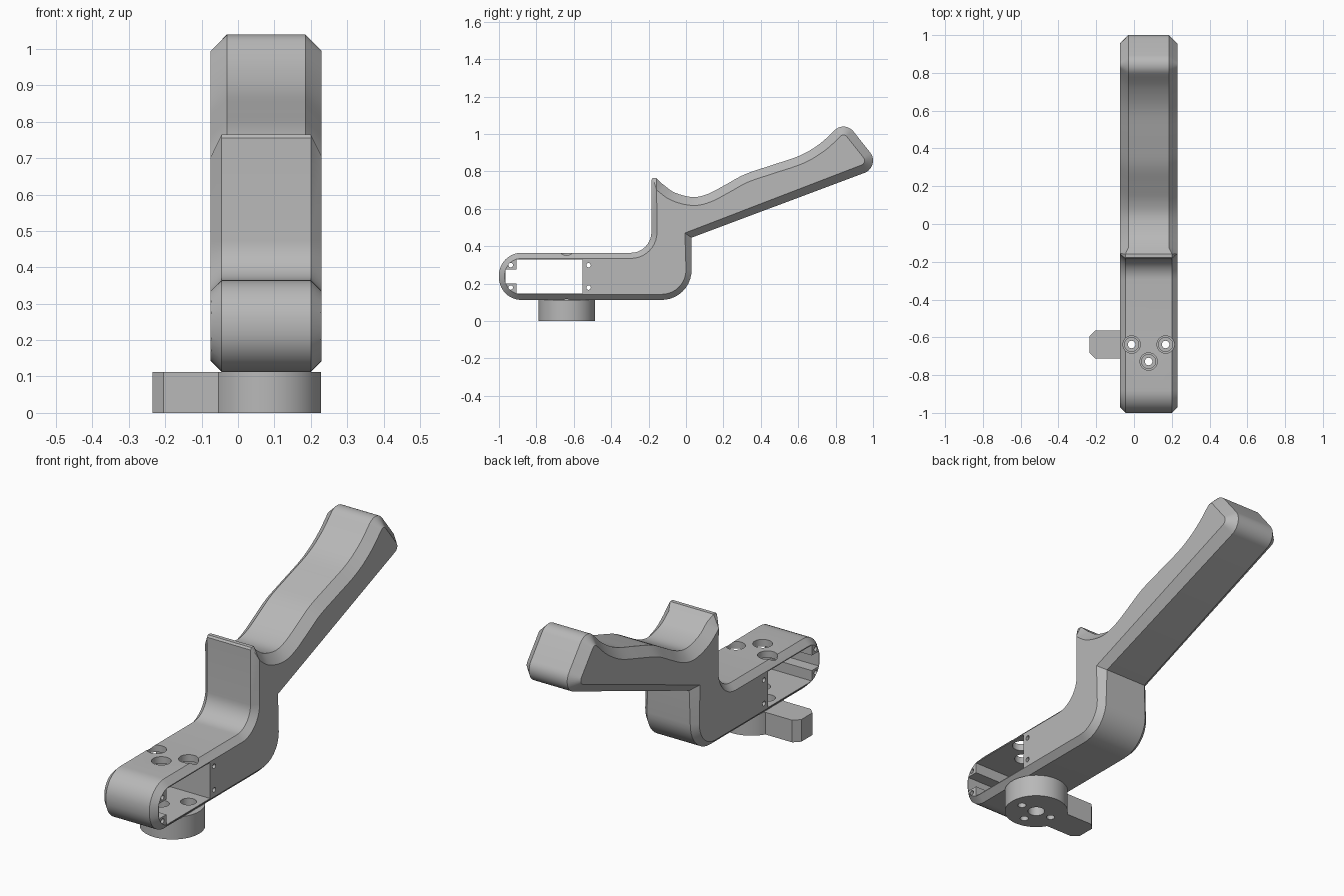
import bpy, bmesh
from math import sin, cos, radians, pi
from mathutils import Vector, Matrix

cube = bpy.data.objects.get("Cube")
if cube:
    bpy.data.objects.remove(cube, do_unlink=True)

grey = bpy.data.materials.new("plain_grey")
grey.use_nodes = True
tone = (0.48, 0.48, 0.48, 1)
grey.diffuse_color = tone
grey.node_tree.nodes["Principled BSDF"].inputs["Base Color"].default_value = tone

LEFT, RIGHT = -0.075, 0.23          # body sides
MID = (LEFT + RIGHT) / 2
PIVOT_Y = -0.638


def make_object(name, bm):
    bmesh.ops.recalc_face_normals(bm, faces=bm.faces)
    mesh = bpy.data.meshes.new(name)
    bm.to_mesh(mesh)
    bm.free()
    mesh.materials.append(grey)
    ob = bpy.data.objects.new(name, mesh)
    bpy.context.collection.objects.link(ob)
    return ob


def loft(name, rings):
    """Join equal rings of points into a closed solid."""
    bm = bmesh.new()
    loops = [[bm.verts.new(p) for p in ring] for ring in rings]
    n = len(loops[0])
    for a, b in zip(loops, loops[1:]):
        for i in range(n):
            j = (i + 1) % n
            bm.faces.new((a[i], a[j], b[j], b[i]))
    bm.faces.new(loops[0])
    bm.faces.new(loops[-1])
    return make_object(name, bm)


def cylinder(name, center, radius, depth, axis="Z", segments=32):
    bm = bmesh.new()
    turn = Matrix.Rotation(pi / 2, 4, "Y") if axis == "X" else Matrix()
    bmesh.ops.create_cone(bm, cap_ends=True, segments=segments, radius1=radius,
                          radius2=radius, depth=depth,
                          matrix=Matrix.Translation(center) @ turn)
    return make_object(name, bm)


def boolean(target, tool, operation="DIFFERENCE"):
    tool.hide_render = True
    bpy.context.view_layer.objects.active = target
    mod = target.modifiers.new("bool", "BOOLEAN")
    mod.operation, mod.solver, mod.object = operation, "EXACT", tool
    bpy.ops.object.modifier_apply(modifier=mod.name)
    bpy.data.objects.remove(tool, do_unlink=True)


def smooth(ob):
    bpy.ops.object.select_all(action="DESELECT")
    ob.select_set(True)
    bpy.context.view_layer.objects.active = ob
    bpy.ops.object.shade_smooth_by_angle(angle=radians(30))


def arc(cy, cz, r, start, end, steps=10):
    angles = [radians(start + (end - start) * i / steps) for i in range(steps + 1)]
    return [Vector((cy + r * cos(a), cz + r * sin(a))) for a in angles]


def spline(points, steps=5):
    """Smooth curve through the points."""
    p = [Vector(q) for q in points]
    p = [2 * p[0] - p[1]] + p + [2 * p[-1] - p[-2]]
    out = []
    for a, b, c, d in zip(p, p[1:], p[2:], p[3:]):
        for i in range(steps):
            t = i / steps
            out.append(0.5 * (2 * b + (c - a) * t + (2 * a - 5 * b + 4 * c - d) * t * t
                              + (3 * b - a - 3 * c + d) * t ** 3))
    return out


# Side outline: each point carries its chamfer width
thin, wide = 0.03, 0.045
base_front = (arc(-0.88, 0.233, 0.12, -90, -180) + arc(-0.88, 0.245, 0.12, 180, 90)
              + arc(-0.295, 0.475, 0.11, -90, 0))
tip = [Vector((-0.185, 0.755)), Vector((-0.178, 0.765)), Vector((-0.158, 0.765))]
grip = spline([(-0.126, 0.733), (-0.06, 0.687), (0.035, 0.663), (0.115, 0.679),
               (0.206, 0.726), (0.313, 0.784), (0.447, 0.83), (0.607, 0.884),
               (0.714, 0.947), (0.795, 1.02)])
grip += arc(0.842, 0.973, 0.067, 135, 40) + arc(0.93, 0.858, 0.07, 40, -69)
corner = [Vector((0.03, 0.446))]
riser_back = arc(-0.13, 0.273, 0.16, 0, -90)

outline = ([(p, thin) for p in base_front + tip] + [(p, wide) for p in grip]
           + [(p, 0.036) for p in corner] + [(p, thin) for p in riser_back])


def inset(i):
    before, (p, d), after = outline[i - 1][0], outline[i], outline[(i + 1) % len(outline)][0]
    if p in tip:
        return Vector((-0.157, 0.704 - 0.001 * tip.index(p)))
    u, v = (p - before).normalized(), (after - p).normalized()
    n1, n2 = Vector((u.y, -u.x)), Vector((v.y, -v.x))
    return p + (n1 + n2) * d / (1 + n1.dot(n2))


inner = [inset(i) for i in range(len(outline))]
handle = loft("handle_body", [
    [(LEFT, q.x, q.y) for q in inner],
    [(LEFT + d, p.x, p.y) for p, d in outline],
    [(RIGHT - d, p.x, p.y) for p, d in outline],
    [(RIGHT, q.x, q.y) for q in inner]])

# Open pocket with screw bosses left in its front corners
pocket = [(-0.553, 0.147), (-0.553, 0.33), (-0.906, 0.33), (-0.906, 0.277),
          (-0.966, 0.277), (-0.966, 0.2), (-0.906, 0.2), (-0.906, 0.147)]
boolean(handle, loft("pocket_cutter", [[(x, y, z) for y, z in pocket]
                                       for x in (-0.3, 0.4)]))

# Cover screw holes, through the sides
for y in (-0.937, -0.521):
    for z in (0.179, 0.299):
        boolean(handle, cylinder("screw_cutter", (MID, y, z), 0.012, 0.6, "X", 16))

# Bolt holes: wide through the top, narrower through the floor
bolts = [(MID - 0.09, PIVOT_Y), (MID + 0.09, PIVOT_Y), (MID, PIVOT_Y - 0.09)]
for x, y in bolts:
    boolean(handle, cylinder("access_cutter", (x, y, 0.35), 0.046, 0.12))
    boolean(handle, cylinder("head_cutter", (x, y, 0.13), 0.037, 0.1))
smooth(handle)

# Mounting hub with a stop arm to one side
hub = cylinder("mounting_hub", (MID, PIVOT_Y, 0.0565), 0.151, 0.113, segments=64)
end, half, cut = -0.235, 0.075, 0.03
arm = [(MID, -half), (end + cut, -half), (end, cut - half),
       (end, half - cut), (end + cut, half), (MID, half)]
boolean(hub, loft("stop_arm", [[(x, PIVOT_Y + y, z) for x, y in arm]
                               for z in (0, 0.113)]), "UNION")
boolean(hub, cylinder("shaft_cutter", (MID, PIVOT_Y, 0.05), 0.04, 0.3))
for x, y in bolts:
    boolean(hub, cylinder("bolt_cutter", (x, y, 0.05), 0.02, 0.3, segments=24))
smooth(hub)
